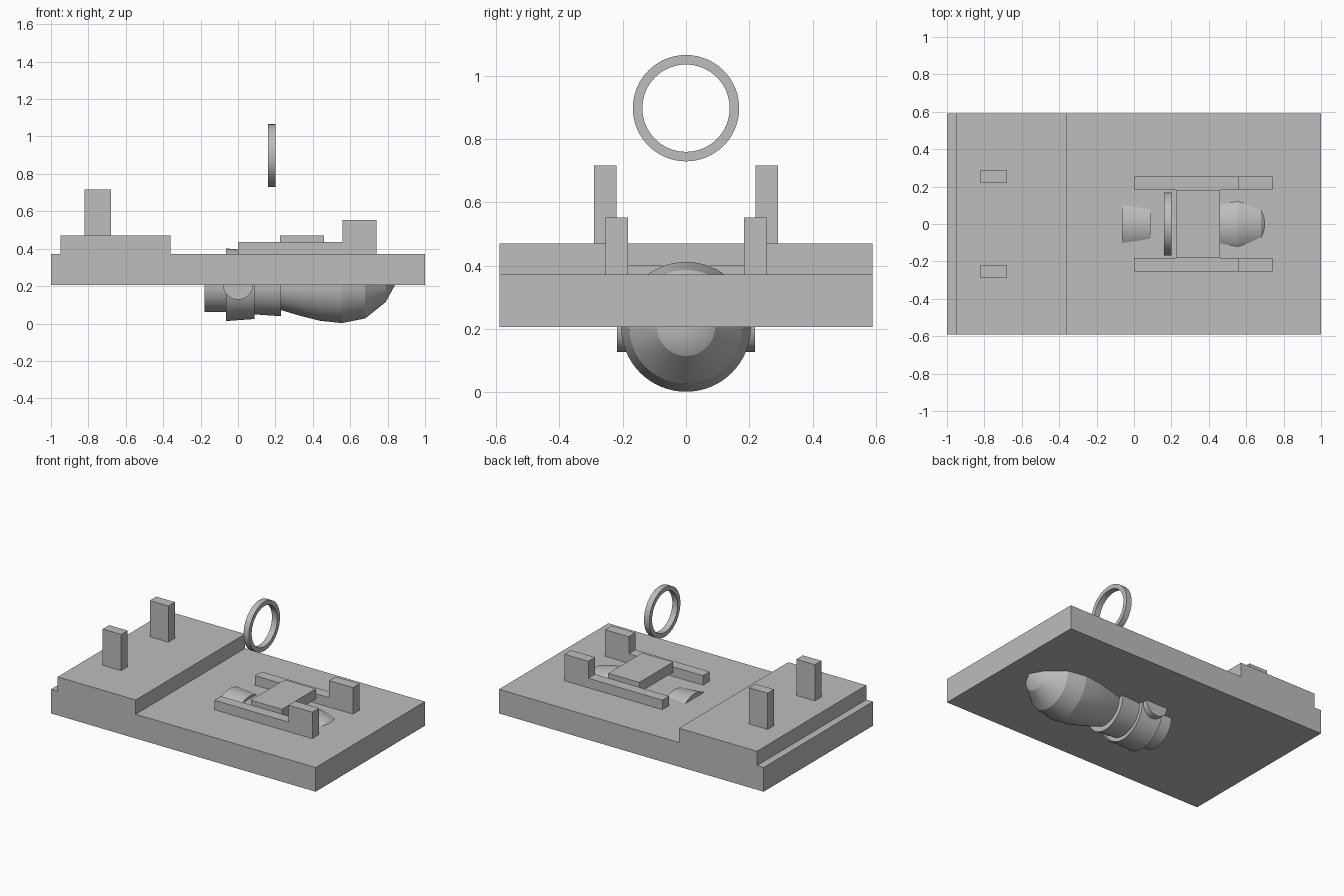
import bpy, bmesh, math

if "Cube" in bpy.data.objects:
    bpy.data.objects.remove(bpy.data.objects["Cube"])

gray = bpy.data.materials.new("light gray")
gray.diffuse_color = (0.51, 0.51, 0.51, 1)
gray.use_nodes = True
gray.node_tree.nodes["Principled BSDF"].inputs["Base Color"].default_value = gray.diffuse_color


def finish(name, bm, smooth=False):
    bmesh.ops.recalc_face_normals(bm, faces=bm.faces)
    me = bpy.data.meshes.new(name)
    bm.to_mesh(me)
    bm.free()
    me.materials.append(gray)
    ob = bpy.data.objects.new(name, me)
    bpy.context.collection.objects.link(ob)
    if smooth:
        bpy.ops.object.select_all(action='DESELECT')
        ob.select_set(True)
        bpy.context.view_layer.objects.active = ob
        bpy.ops.object.shade_smooth_by_angle(angle=math.radians(10))
    return ob


def prism(name, outline, y0, y1):
    """Extrude an x-z outline from y0 to y1."""
    bm = bmesh.new()
    face = bm.faces.new([bm.verts.new((x, y0, z)) for x, z in outline])
    ext = bmesh.ops.extrude_face_region(bm, geom=[face])["geom"]
    bmesh.ops.translate(bm, vec=(0, y1 - y0, 0),
                        verts=[v for v in ext if isinstance(v, bmesh.types.BMVert)])
    return finish(name, bm)


def box(name, x0, x1, y0, y1, z0, z1):
    return prism(name, [(x0, z0), (x1, z0), (x1, z1), (x0, z1)], y0, y1)


def lathe(name, profile, cz, steps=64, closed=False, along_y=False):
    """Revolve (position, radius) points about a horizontal axis at height cz."""
    bm = bmesh.new()
    pts = profile + profile[:1] if closed else profile
    vs = [bm.verts.new((p, 0, r)) for p, r in pts]
    edges = [bm.edges.new(pair) for pair in zip(vs, vs[1:])]
    bmesh.ops.spin(bm, geom=vs + edges, cent=(0, 0, 0), axis=(1, 0, 0),
                   angle=2 * math.pi, steps=steps)
    bmesh.ops.remove_doubles(bm, verts=bm.verts, dist=1e-5)
    for v in bm.verts:
        x, y, z = v.co
        v.co = (-y, x, z + cz) if along_y else (x, y, z + cz)
    return finish(name, bm, True)


# Base and raised deck
box("base_plate", -1, 1, -0.59, 0.59, 0.207, 0.372)
box("raised_deck", -0.95, -0.36, -0.59, 0.59, 0.372, 0.47)

# Paired posts and stepped side rails
rail = [(0, 0.372), (0.74, 0.372), (0.74, 0.553), (0.56, 0.553), (0.56, 0.437), (0, 0.437)]
for side, s in (("left", 1), ("right", -1)):
    y0, y1 = sorted((s * 0.22, s * 0.29))
    box(f"post_{side}", -0.82, -0.68, y0, y1, 0.47, 0.717)
    y0, y1 = sorted((s * 0.183, s * 0.255))
    prism(f"rail_{side}", rail, y0, y1)

# Bridge between the rails
box("bridge", 0.225, 0.46, -0.183, 0.183, 0.40, 0.47)

# Turned body through the base
CZ = 0.207
lathe("rear_tube", [(-0.178, 0), (-0.178, 0.145), (-0.03, 0.145), (-0.03, 0)], CZ)
lathe("collar", [(-0.065, 0), (-0.065, 0.194), (0.087, 0.183), (0.087, 0)], CZ)
lathe("neck", [(0.05, 0), (0.05, 0.156), (0.087, 0.158), (0.23, 0.168), (0.23, 0)], CZ)
lathe("bulb", [(0.2, 0), (0.2, 0.125), (0.23, 0.135), (0.33, 0.165), (0.437, 0.192),
               (0.555, 0.205), (0.68, 0.18), (0.79, 0.092), (0.84, 0)], CZ)

# Cross pin and floating ring
lathe("cross_pin", [(-0.218, 0), (-0.218, 0.08), (0.218, 0.08), (0.218, 0)], CZ, 40, along_y=True)
lathe("ring", [(0.16, 0.138), (0.16, 0.168), (0.2, 0.168), (0.2, 0.138)], 0.898, closed=True)
